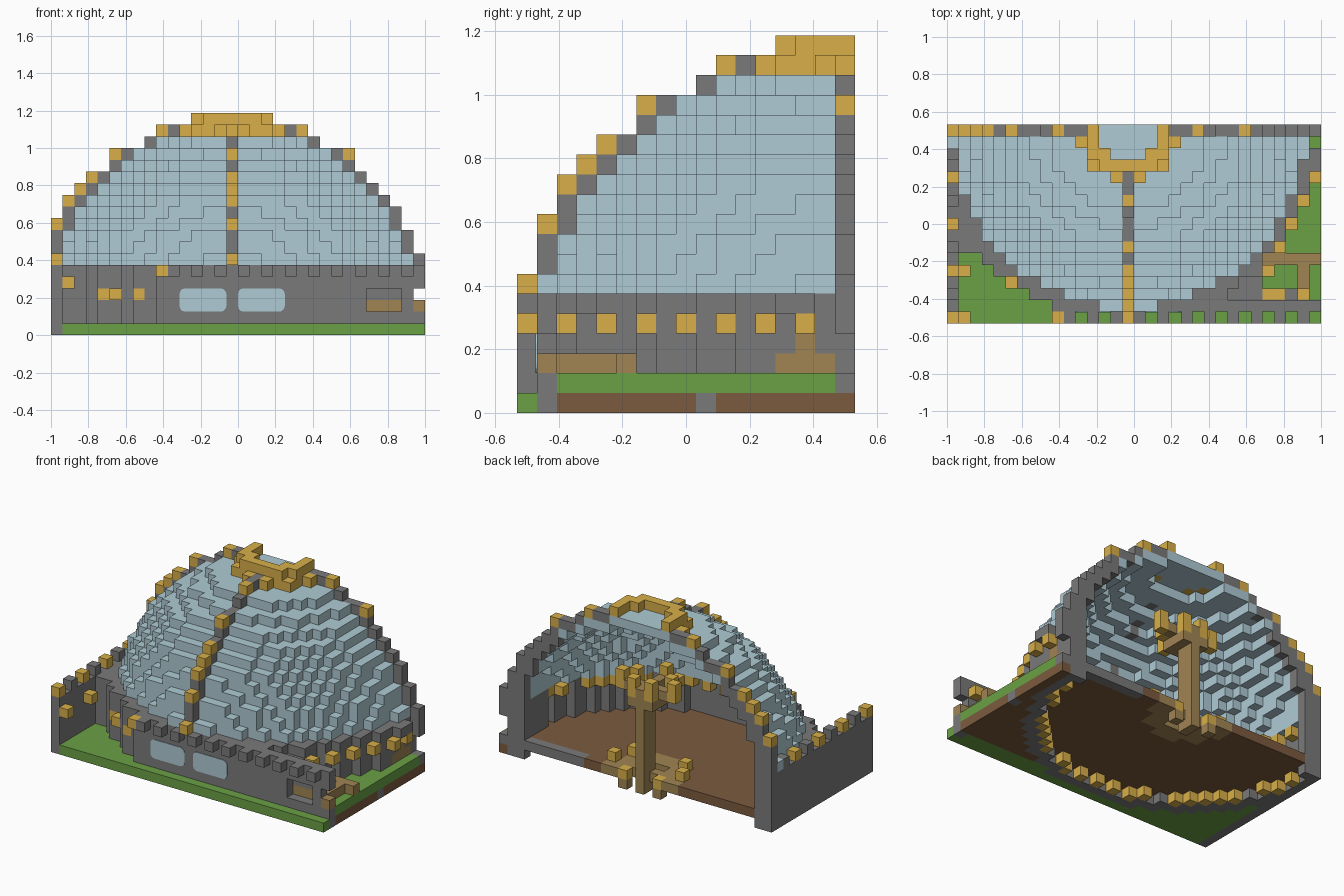
import bpy, bmesh, math

if "Cube" in bpy.data.objects:
    bpy.data.objects.remove(bpy.data.objects["Cube"])

V = 1 / 16                      # block size
NX, NY, NZ = 32, 17, 19
CX, CY, CZ = 15, 16, 2          # centre block of the dome

def material(name, rgb):
    m = bpy.data.materials.new(name)
    m.diffuse_color = (*rgb, 1)
    m.use_nodes = True
    m.node_tree.nodes["Principled BSDF"].inputs["Base Color"].default_value = m.diffuse_color
    return m

MATS = {
    "glass": material("pale blue glass", (.43, .60, .665)),
    "stone": material("grey stone", (.195, .195, .195)),
    "gold": material("gold", (.69, .43, .067)),
    "grass": material("grass green", (.145, .355, .06)),
    "earth": material("brown earth", (.2, .105, .049)),
    "wood": material("tan wood", (.355, .235, .088)),
}

cells = {}                      # (i, j, k) -> (part, colour)

def put(i, j, k, part, colour):
    if 0 <= i < NX and 0 <= j < NY and 0 <= k < NZ:
        cells[i, j, k] = (part, colour)

def box(i0, i1, j0, j1, k0, k1, part, colour):
    for i in range(i0, i1 + 1):
        for j in range(j0, j1 + 1):
            for k in range(k0, k1 + 1):
                put(i, j, k, part, colour)

# Ground, floor, ring wall and terrace
for i in range(NX):
    for j in range(NY):
        a, b = i - CX, CY - j
        d = math.hypot(a, b)
        if d >= 15.4:
            if i > CX and j >= 2:
                put(i, j, 0, "soil", "earth")
                put(i, j, 1, "lawn", "grass")
            else:
                put(i, j, 0, "lawn", "grass")
        if 3.6 < d < 14.8:
            put(i, j, 1, "floor", "earth")
        if 14.6 <= d < 15.9 and j > 0:
            put(i, j, 0, "foundation", "stone")
        if 13.8 <= d < 14.6 and (i + j) % 2 and j < 15:
            put(i, j, 0, "foundation_stud", "gold")
            put(i, j, 5, "inner_trim", "gold")
        if 14.6 <= d < (16.4 if a < 12 else 15.95) and j > 0:
            box(i, i, j, j, 1, 5, "ring_wall", "stone")
        if d >= 16.4 and CX < i < 27 and 1 <= j < 6:
            box(i, i, j, j, 1, 4, "terrace", "stone")
box(1, 2, 6, 9, 1, 5, "ring_wall", "stone")

# Glass dome, rear arch and front rib
for i in range(NX):
    for j in range(NY):
        for k in range(6, NZ):
            a, b, c = i - CX, CY - j, k - CZ
            r = math.sqrt(a * a + b * b + c * c)
            if 14.5 <= r <= (15.7 if c == 4 else 15.525):
                put(i, j, k, "glass_dome", "glass")
            edge = 16.1 if c == 14 else 16.2
            inner = 14.5 if c < 12 else 15.2 if c == 13 else 15.52
            if b == 0 and c < 16 and inner <= r < edge:
                put(i, j, k, "rear_arch", "stone")
            if a == 0 and 14.9 <= r < edge and b >= 4:
                put(i, j, k, "front_rib", "stone")

# Gold studs on rib and arch
for b, k in ((16, 6), (15, 9), (14, 11), (13, 12), (12, 13), (10, 15), (6, 17)):
    put(CX, CY - b, k, "rib_stud", "gold")
for i, k in ((0, 9), (1, 11), (2, 12), (3, 13), (5, 15), (9, 17), (21, 17), (25, 15)):
    put(i, CY, k, "arch_stud", "gold")

# Gold crown ring
for a in range(-5, 6):
    for b in range(6):
        d = math.hypot(a, b)
        if 2.7 < d < 4.4 and not (a == 0 and b == 4) and not (b == 0 and abs(a) > 3):
            if d > 3.55:
                put(CX + a, CY - b, 17, "crown_ring", "gold")
            if d < 3.7:
                put(CX + a, CY - b, 18, "crown_ring", "gold")

# Front wall with battlements and a recessed hatch
box(9, 31, 1, 1, 1, 5, "front_wall", "stone")
for i in range(10, NX, 2):
    put(i, 0, 5, "front_battlement", "stone")
put(9, 0, 5, "front_battlement", "gold")
put(31, 1, 2, "front_wall", "wood")
for i in (27, 28, 29):
    for k in (2, 3):
        cells.pop((i, 1, k), None)
box(27, 29, 2, 2, 2, 2, "front_hatch", "wood")
box(27, 29, 2, 2, 3, 3, "hatch_lintel", "stone")

# Left wall with battlements
box(0, 0, 0, 16, 0, 5, "left_wall", "stone")
for j in range(0, 15, 2):
    put(0, j, 6, "left_battlement", "gold" if j % 4 == 0 else "stone")
for j in (0, 4):
    put(1, j, 4, "left_stud", "gold")

# Gold studs around the ring wall, both sides
for j in range(6, 15, 2):
    a = int(math.sqrt(16.6 ** 2 - (CY - j) ** 2))
    put(CX + a, j, 4, "ring_stud", "gold")
box(31, 31, 13, 14, 5, 5, "ring_battlement", "stone")
for i, j in ((4, 4), (5, 3), (7, 2)):
    put(i, j, 3, "ring_stud", "gold")

# Right-hand walkway, wooden panels and corner posts
box(27, 31, 5, 5, 2, 2, "walkway", "wood")
box(30, 30, 2, 4, 2, 2, "walkway", "wood")
box(31, 31, 1, 1, 0, 1, "corner_post", "stone")
put(31, 9, 0, "corner_post", "stone")
box(29, 30, 16, 16, 0, 7, "rear_post", "stone")
put(31, 16, 0, "soil", "earth")
put(31, 16, 1, "rear_post", "stone")
box(31, 31, 16, 16, 4, 6, "rear_post", "stone")
box(1, 1, 16, 16, 0, 6, "rear_post", "stone")
box(22, 28, 16, 16, 1, 1, "rear_sill", "stone")
box(29, 29, 13, 15, 2, 5, "ring_wall", "stone")
box(30, 30, 13, 15, 2, 2, "side_panel", "wood")
put(30, 14, 3, "side_panel", "wood")
for i, j in ((27, 4), (27, 2), (28, 2), (30, 2)):
    put(i, j, 4, "walkway_post", "gold")
for j in range(NY):             # open slot along the right edge
    cells.pop((31, j, 3), None)

# Central tree-like pillar
box(CX, CX, 15, 16, 0, 9, "pillar", "wood")
box(CX - 2, CX + 2, 15, 15, 10, 10, "pillar_arm", "wood")
box(CX, CX, 13, 16, 10, 10, "pillar_arm", "wood")
box(CX - 1, CX + 1, 14, 16, 9, 9, "pillar_arm", "wood")
for a, b in ((-3, 1), (3, 1), (0, 4), (-1, 0), (1, 0), (-2, 2), (2, 2)):
    box(CX + a, CX + a, CY - b, CY - b, 10, 11, "pillar_crown", "gold")
for a in range(-5, 6):
    for b in range(6):
        if 2.6 < math.hypot(a, b) < 4.4:
            put(CX + a, CY - b, 1, "pillar_step", "wood")
for s in (-1, 1):
    box(CX + min(s, 2 * s), CX + max(s, 2 * s), 15, 15, 1, 1, "pillar_step", "wood")
    for a, b, k in ((2, 0, 1), (4, 1, 2), (3, 3, 2)):
        put(CX + s * a, CY - b, k - 1, "pillar_foot", "wood")
        put(CX + s * a, CY - b, k, "pillar_foot", "gold")

# Turn blocks into meshes, keeping only exposed faces
SIDES = {
    (1, 0, 0): ((1, 0, 0), (1, 1, 0), (1, 1, 1), (1, 0, 1)),
    (-1, 0, 0): ((0, 0, 0), (0, 0, 1), (0, 1, 1), (0, 1, 0)),
    (0, 1, 0): ((0, 1, 0), (0, 1, 1), (1, 1, 1), (1, 1, 0)),
    (0, -1, 0): ((0, 0, 0), (1, 0, 0), (1, 0, 1), (0, 0, 1)),
    (0, 0, 1): ((0, 0, 1), (1, 0, 1), (1, 1, 1), (0, 1, 1)),
    (0, 0, -1): ((0, 0, 0), (0, 1, 0), (1, 1, 0), (1, 0, 0)),
}

def finish(name, bm, colours):
    me = bpy.data.meshes.new(name)
    bm.to_mesh(me)
    bm.free()
    for c in colours:
        me.materials.append(MATS[c])
    bpy.context.collection.objects.link(bpy.data.objects.new(name, me))

for part in sorted({p for p, _ in cells.values()}):
    mine = {c: col for c, (p, col) in cells.items() if p == part}
    colours = sorted(set(mine.values()))
    bm = bmesh.new()
    for (i, j, k), col in mine.items():
        for (di, dj, dk), quad in SIDES.items():
            if (i + di, j + dj, k + dk) in cells:
                continue
            f = bm.faces.new([bm.verts.new(((i + x) * V - 1, (j + y) * V - NY * V / 2,
                                            (k + z) * V)) for x, y, z in quad])
            f.material_index = colours.index(col)
    bmesh.ops.remove_doubles(bm, verts=bm.verts[:], dist=1e-4)
    finish(part, bm, colours)

# Rounded front windows as thin plates
for n, x0 in enumerate((-.3125, 0)):
    w, z0, h, r = .25, .125, .125, .03
    bm = bmesh.new()
    ring = []
    for q, (cx, cz) in enumerate(((x0 + w - r, z0 + h - r), (x0 + r, z0 + h - r),
                                  (x0 + r, z0 + r), (x0 + w - r, z0 + r))):
        for s in range(4):
            t = math.pi / 2 * (q + s / 3)
            ring.append(bm.verts.new((cx + r * math.cos(t), -.4725, cz + r * math.sin(t))))
    face = bm.faces.new(ring)
    ext = bmesh.ops.extrude_face_region(bm, geom=[face])
    for v in ext["geom"]:
        if isinstance(v, bmesh.types.BMVert):
            v.co.y += .004
    bmesh.ops.recalc_face_normals(bm, faces=bm.faces[:])
    finish(f"front_window_{n + 1}", bm, ["glass"])
